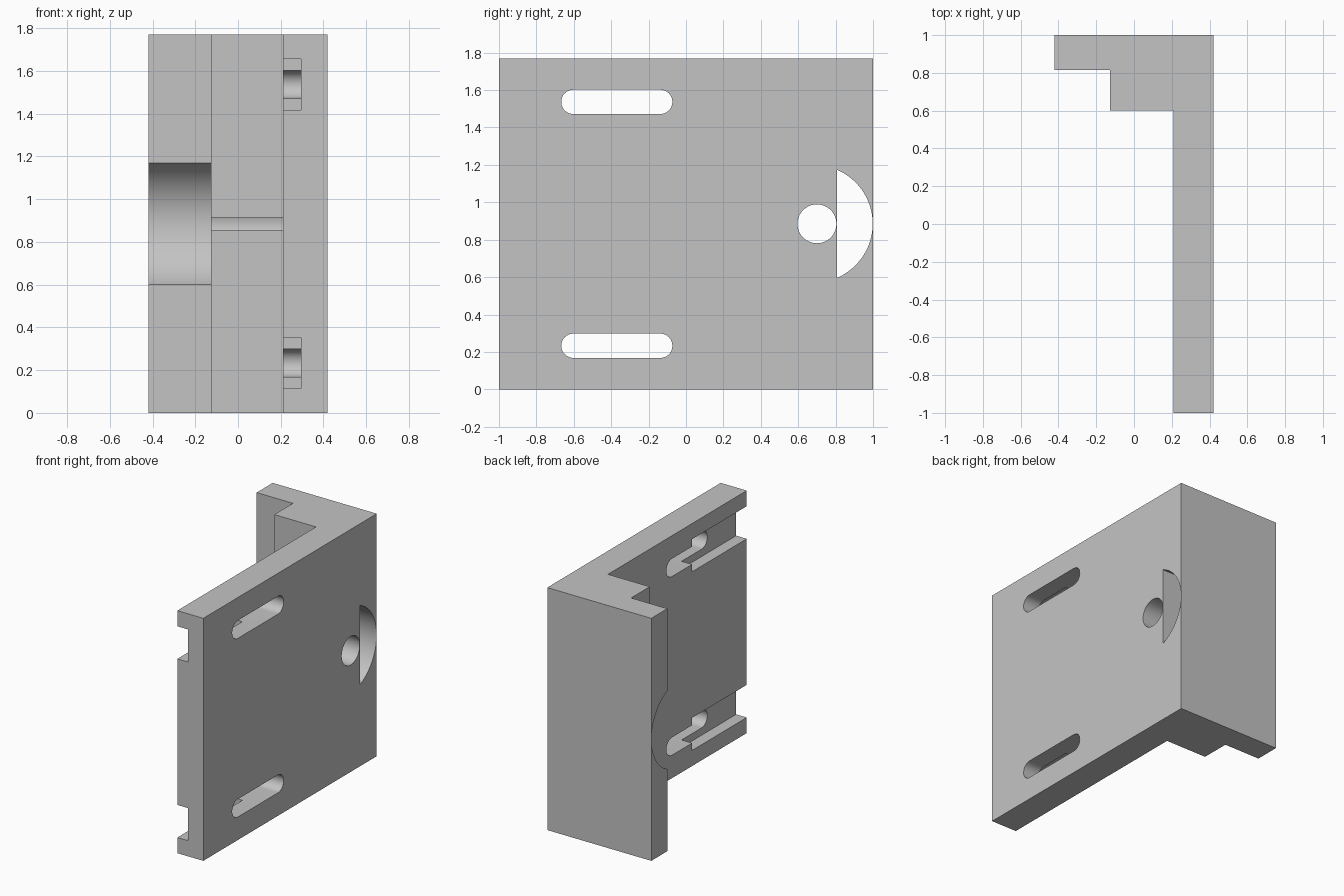
import bpy, bmesh, math
from mathutils import Vector

cube = bpy.data.objects.get("Cube")
if cube:
    bpy.data.objects.remove(cube, do_unlink=True)

HEIGHT = 1.77
MID = HEIGHT / 2
HALF = 0.42          # half the width in x
INNER = 0.21         # inner face of the plate
SLOT_Y, SLOT_OFFSET = -0.37, 0.652

grey = bpy.data.materials.new("plain grey")
grey.use_nodes = True
colour = (0.55, 0.55, 0.55, 1)
grey.diffuse_color = colour
grey.node_tree.nodes["Principled BSDF"].inputs["Base Color"].default_value = colour


def prism(name, points, direction):
    """Extrude a flat outline along a direction into a closed solid."""
    bm = bmesh.new()
    face = bm.faces.new([bm.verts.new(p) for p in points])
    ext = bmesh.ops.extrude_face_region(bm, geom=[face])
    verts = [g for g in ext["geom"] if isinstance(g, bmesh.types.BMVert)]
    bmesh.ops.translate(bm, vec=Vector(direction), verts=verts)
    bmesh.ops.recalc_face_normals(bm, faces=bm.faces)
    mesh = bpy.data.meshes.new(name)
    bm.to_mesh(mesh)
    bm.free()
    mesh.materials.append(grey)
    obj = bpy.data.objects.new(name, mesh)
    bpy.context.collection.objects.link(obj)
    return obj


def arc(cy, cz, r, start, end, steps):
    """Points of an arc in the side plane, angles in radians."""
    angles = [start + (end - start) * i / steps for i in range(steps + 1)]
    return [(cy + r * math.cos(a), cz + r * math.sin(a)) for a in angles]


def cut(body, outline, x0=-1, x1=1):
    """Cut a side-plane outline out of the body between two x positions."""
    cutter = prism("cutter", [(x0, y, z) for y, z in outline], (x1 - x0, 0, 0))
    cutter.hide_render = True
    mod = body.modifiers.new("cut", "BOOLEAN")
    mod.operation = "DIFFERENCE"
    mod.solver = "EXACT"
    mod.object = cutter
    bpy.context.view_layer.objects.active = body
    bpy.ops.object.modifier_apply(modifier=mod.name)
    bpy.data.objects.remove(cutter, do_unlink=True)


# Stepped L-shaped bracket body
profile = [(HALF, -1), (HALF, 1), (-HALF, 1), (-HALF, 0.815),
           (-0.127, 0.815), (-0.127, 0.6), (INNER, 0.6), (INNER, -1)]
bracket = prism("bracket", [(x, y, 0) for x, y in profile], (0, 0, HEIGHT))

# Long slots, each with a wide shallow groove open to the front edge
for side in (-1, 1):
    z = MID + side * SLOT_OFFSET
    r, reach = 0.065, 0.232
    slot = (arc(SLOT_Y + reach, z, r, -math.pi / 2, math.pi / 2, 24)
            + arc(SLOT_Y - reach, z, r, math.pi / 2, 3 * math.pi / 2, 24))
    cut(bracket, slot)
    g = 0.119
    groove = [(-1.1, z - g), (SLOT_Y, z - g), (SLOT_Y, z + g), (-1.1, z + g)]
    cut(bracket, groove, 0, 0.295)

# Round shaft hole
cut(bracket, arc(0.7, MID, 0.104, 0, 2 * math.pi, 64)[:-1])

# Circular segment opening behind the hole
radius, tip, chord = 0.314, 0.998, 0.806
centre = tip - radius
half_angle = math.acos((chord - centre) / radius)
cut(bracket, arc(centre, MID, radius, -half_angle, half_angle, 48))

# Smooth curved walls, crisp edges
bpy.ops.object.select_all(action="DESELECT")
bracket.select_set(True)
bpy.context.view_layer.objects.active = bracket
bpy.ops.object.shade_smooth_by_angle(angle=math.radians(30))
